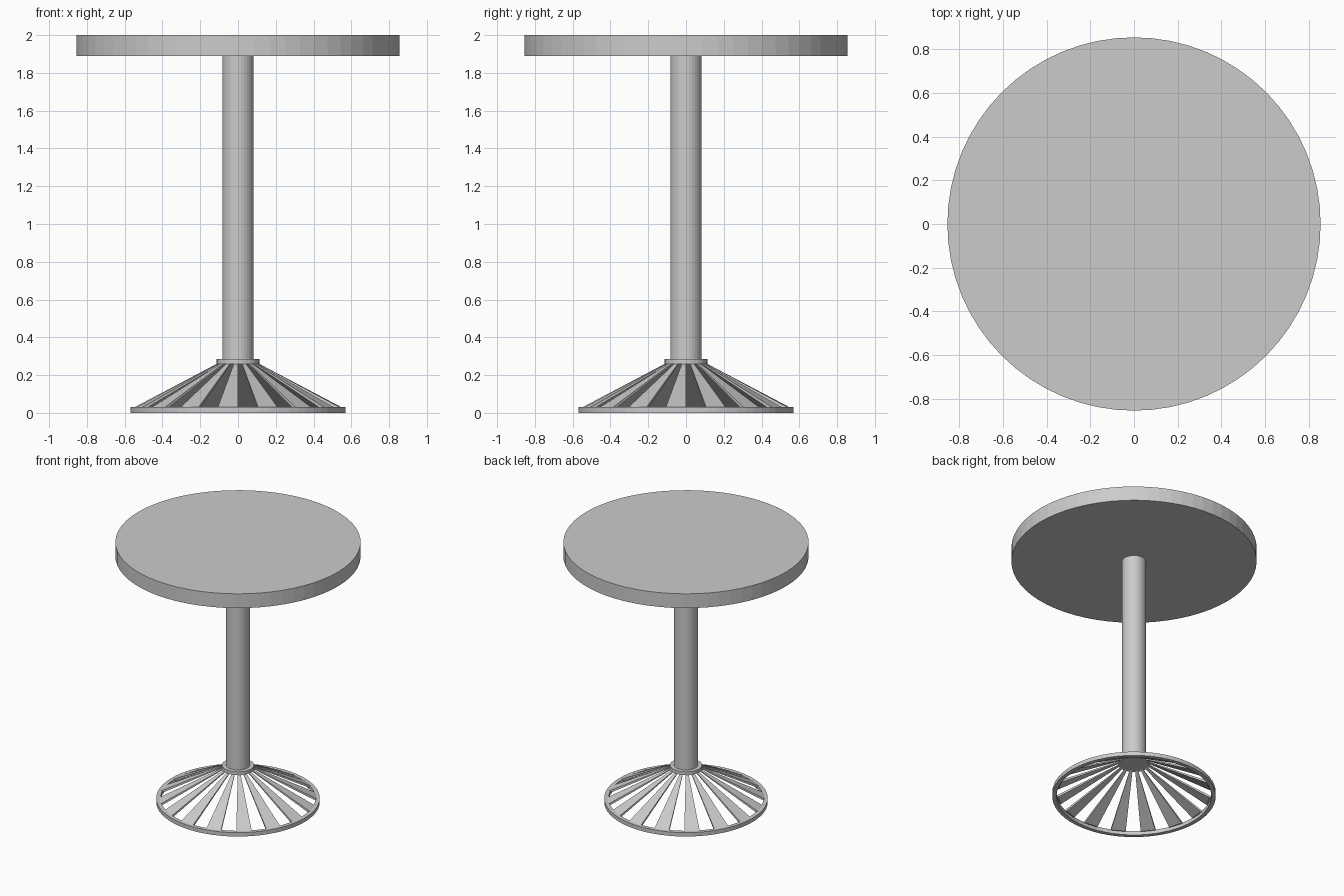
import bpy, bmesh, math

if "Cube" in bpy.data.objects:
    bpy.data.objects.remove(bpy.data.objects["Cube"])

SLATS = 16


def make_object(name, bm):
    bmesh.ops.recalc_face_normals(bm, faces=bm.faces)
    mesh = bpy.data.meshes.new(name)
    bm.to_mesh(mesh)
    bm.free()
    obj = bpy.data.objects.new(name, mesh)
    bpy.context.collection.objects.link(obj)
    return obj


def disc(name, radius, z0, z1, sides):
    bpy.ops.mesh.primitive_cylinder_add(
        vertices=sides, radius=radius, depth=z1 - z0, location=(0, 0, (z0 + z1) / 2))
    bpy.context.object.name = name


def polar(r, angle, z):
    return (r * math.cos(angle), r * math.sin(angle), z)


def ring(name, profile, sides):
    """Closed r/z profile swept around the z axis."""
    bm = bmesh.new()
    loops = [[bm.verts.new(polar(r, 2 * math.pi * i / sides, z)) for r, z in profile]
             for i in range(sides)]
    n = len(profile)
    for i in range(sides):
        a, b = loops[i], loops[(i + 1) % sides]
        for j in range(n):
            k = (j + 1) % n
            bm.faces.new((a[j], b[j], b[k], a[k]))
    return make_object(name, bm)


# Round top, column and collar
disc("table_top", 0.855, 1.89, 2.0, 64)
disc("column", 0.083, 0.28, 1.89, 32)
disc("collar", 0.113, 0.26, 0.285, 32)

# Flat ring on the floor
ring("base_ring", [(0.57, 0), (0.57, 0.03), (0.54, 0.03), (0.54, 0)], 64)

# Sloping slats, each as wide as the gap beside it
step = math.pi / SLATS
section = [(0.552, 0.028), (0.108, 0.262), (0.094, 0.262), (0.530, 0.022)]
bm = bmesh.new()
for i in range(SLATS):
    end = 2 * step * i
    a = [bm.verts.new(polar(r, end - step, z)) for r, z in section]
    b = [bm.verts.new(polar(r, end, z)) for r, z in section]
    bm.faces.new(a)
    bm.faces.new(b[::-1])
    for j in range(4):
        k = (j + 1) % 4
        bm.faces.new((a[j], b[j], b[k], a[k]))
make_object("base_slats", bm)
